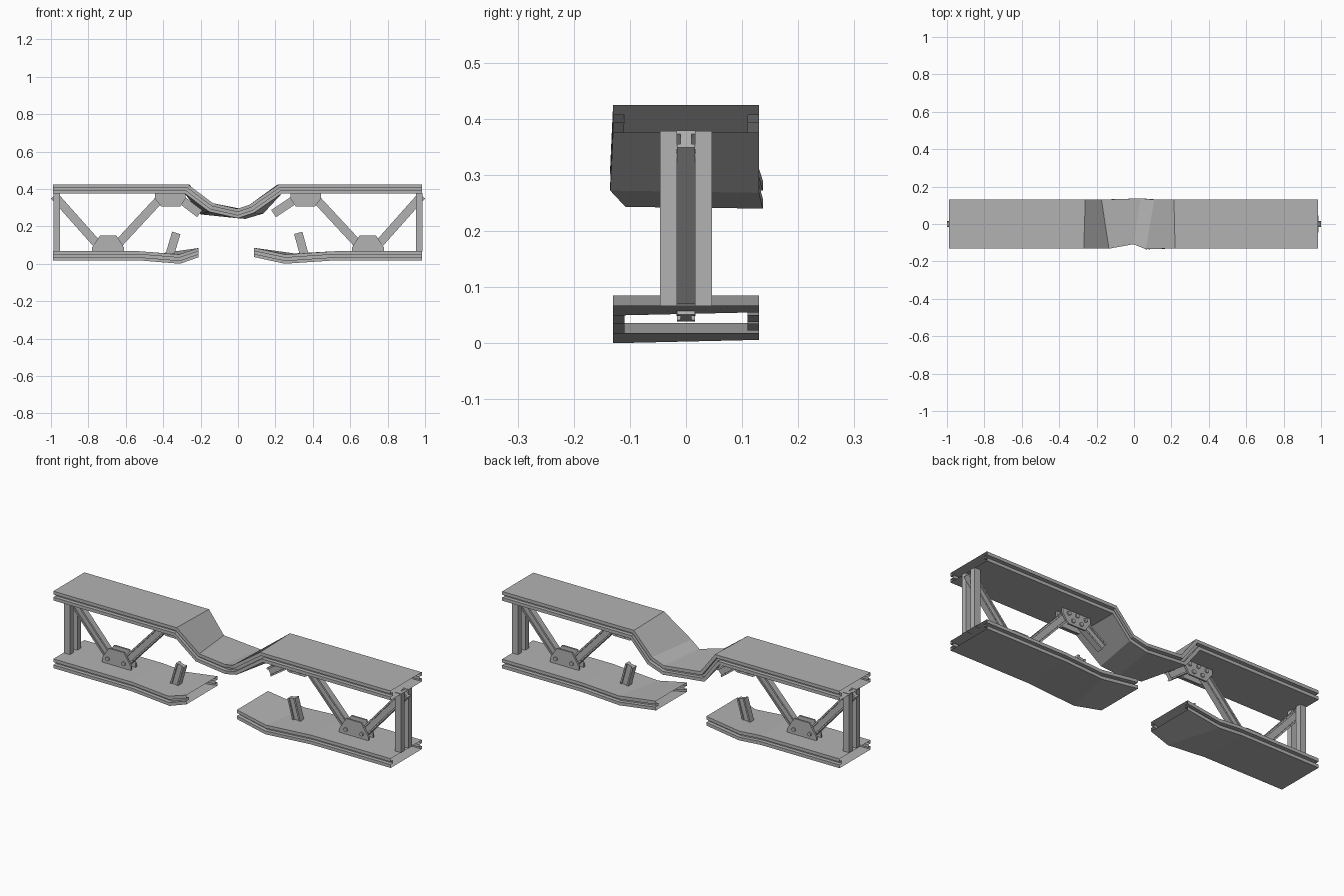
import bpy, bmesh, math
from mathutils import Vector, Matrix

cube = bpy.data.objects.get("Cube")
if cube:
    bpy.data.objects.remove(cube)

steel = bpy.data.materials.new("grey steel")
steel.use_nodes = True
GREY = (0.45, 0.45, 0.45, 1)
steel.diffuse_color = GREY
steel.node_tree.nodes["Principled BSDF"].inputs["Base Color"].default_value = GREY


def finish(name, bm):
    bmesh.ops.recalc_face_normals(bm, faces=bm.faces)
    mesh = bpy.data.meshes.new(name)
    bm.to_mesh(mesh)
    bm.free()
    mesh.materials.append(steel)
    obj = bpy.data.objects.new(name, mesh)
    bpy.context.collection.objects.link(obj)
    return obj


def prism(bm, outline, y0, y1):
    """Extrude an (x, z) outline from y0 to y1."""
    a = [bm.verts.new((x, y0, z)) for x, z in outline]
    b = [bm.verts.new((x, y1, z)) for x, z in outline]
    bm.faces.new(a)
    bm.faces.new(b[::-1])
    n = len(a)
    for i in range(n):
        j = (i + 1) % n
        bm.faces.new((a[i], a[j], b[j], b[i]))


def stud(bm, x, y, z, radius, height):
    """Six-sided bolt head with its axis along y."""
    place = Matrix.Translation((x, y, z)) @ Matrix.Rotation(math.pi / 2, 4, "X")
    bmesh.ops.create_cone(bm, cap_ends=True, segments=6, radius1=radius,
                          radius2=radius, depth=height, matrix=place)


def mitre_normals(path):
    """Upward offsets that keep the thickness constant along an (x, z) path."""
    out = []
    for i, p in enumerate(path):
        dirs = [(path[k + 1] - path[k]).normalized()
                for k in (i - 1, i) if 0 <= k < len(path) - 1]
        normals = [Vector((-d.y, d.x)) for d in dirs]
        m = sum(normals, Vector((0, 0))).normalized()
        out.append(m / m.dot(normals[0]))
    # end sections stay vertical
    out[0] = out[-1] = Vector((0, 1))
    return out


# Chord section: how far in from the edge, height above the underside
THICK, LIP, GROOVE = 0.049, 0.017, 0.02
EDGE = [(0, 0), (0, LIP), (GROOVE, LIP), (GROOVE, THICK - LIP),
        (0, THICK - LIP), (0, THICK)]


def chord(name, stations):
    """Open-ended grooved tube; stations: front x, z, y then back x, z, y."""
    bm = bmesh.new()
    front = [Vector(s[0:2]) for s in stations]
    back = [Vector(s[3:5]) for s in stations]
    nf, nb = mitre_normals(front), mitre_normals(back)
    rings = []
    for i, s in enumerate(stations):
        ring = []
        for inset, h in EDGE:
            p = front[i] + nf[i] * h
            ring.append(bm.verts.new((p.x, s[2] + inset, p.y)))
        for inset, h in reversed(EDGE):
            p = back[i] + nb[i] * h
            ring.append(bm.verts.new((p.x, s[5] - inset, p.y)))
        rings.append(ring)
    for a, b in zip(rings, rings[1:]):
        for i in range(len(a)):
            j = (i + 1) % len(a)
            bm.faces.new((a[i], a[j], b[j], b[i]))
    return finish(name, bm)


W = 0.13


def straight(x, z):
    return (x, z, -W, x, z, W)


# Bent top chord, sagging and twisted in the middle
chord("top_chord", [
    straight(-0.99, 0.376), straight(-0.285, 0.376),
    (-0.155, 0.278, -0.132, -0.2, 0.264, W),
    (0, 0.243, -0.108, 0.04, 0.24, 0.137),
    (0.085, 0.272, -0.135, 0.135, 0.268, W),
    straight(0.235, 0.376), straight(0.985, 0.376)])

# Broken bottom chords with raised tips
chord("bottom_chord_right", [
    straight(-0.99, 0.018), straight(-0.53, 0.018),
    (-0.31, 0, -W, -0.4, 0.008, W), straight(-0.21, 0.035)])
chord("bottom_chord_left", [
    straight(0.085, 0.036), (0.25, 0, -W, 0.3, 0.006, W),
    straight(0.52, 0.018), straight(0.985, 0.018)])

HALF, DEEP, FLANGE = 0.023, 0.016, 0.009


def beam(name, start, end):
    """I-section brace between two (x, z) points, with rivet rows."""
    bm = bmesh.new()
    a, b = Vector(start), Vector(end)
    d = (b - a).normalized()
    n = Vector((-d.y, d.x))

    def strip(lo, hi, deep):
        prism(bm, [a + n * lo, b + n * lo, b + n * hi, a + n * hi], -deep, deep)

    strip(-HALF, -HALF + FLANGE, DEEP)
    strip(HALF - FLANGE, HALF, DEEP)
    strip(-HALF + FLANGE, HALF - FLANGE, DEEP * 0.6)
    count = int((b - a).length / 0.025)
    for i in range(count):
        for row in (-1, 1):
            p = a + d * (i + 0.5) * 0.025 + n * row * (HALF - FLANGE / 2)
            for y in (-DEEP, DEEP):
                stud(bm, p.x, y, p.y, 0.003, 0.002)
    finish(name, bm)


def gusset(name, outline, bolts):
    """Pair of plates either side of the braces, bolted through."""
    bm = bmesh.new()
    for side in (-1, 1):
        prism(bm, outline, side * DEEP, side * (DEEP + 0.009))
        for x, z in bolts:
            stud(bm, x, side * (DEEP + 0.012), z, 0.011, 0.008)
    finish(name, bm)


LOW_PLATE = [(0.78, 0.066), (0.78, 0.088), (0.738, 0.15), (0.65, 0.15),
             (0.61, 0.088), (0.61, 0.066)]
HIGH_PLATE = [(0.445, 0.378), (0.445, 0.35), (0.41, 0.305), (0.31, 0.305),
              (0.28, 0.35), (0.28, 0.378)]
HIGH_BOLTS = [(0.41, 0.358), (0.36, 0.362), (0.31, 0.358), (0.385, 0.326), (0.335, 0.326)]

for s, side in ((-1, "right"), (1, "left")):
    def flip(points):
        return [(s * x, z) for x, z in points]

    # Twin end post with a gap for the brace
    bm = bmesh.new()
    inner, outer = s * 0.952, s * 0.987
    for y in (-1, 1):
        prism(bm, [(inner, 0.066), (outer, 0.066), (outer, 0.378), (inner, 0.378)],
              y * 0.016, y * 0.046)
    finish("end_post_" + side, bm)

    # Braces, including the snapped stubs
    for name, ends in (
            ("outer_brace_", [(0.983, 0.364), (0.735, 0.085)]),
            ("inner_brace_", [(0.66, 0.085), (0.405, 0.36)]),
            ("snapped_top_brace_", [(0.32, 0.355), (0.19 if s > 0 else 0.205, 0.268)])):
        beam(name + side, *flip(ends))
    gusset("low_gusset_" + side, flip(LOW_PLATE), flip([(0.743, 0.093), (0.65, 0.093)]))
    gusset("high_gusset_" + side, flip(HIGH_PLATE), flip(HIGH_BOLTS))

beam("snapped_low_brace_right", (-0.366, 0.045), (-0.33, 0.165))
beam("snapped_low_brace_left", (0.355, 0.045), (0.322, 0.165))
